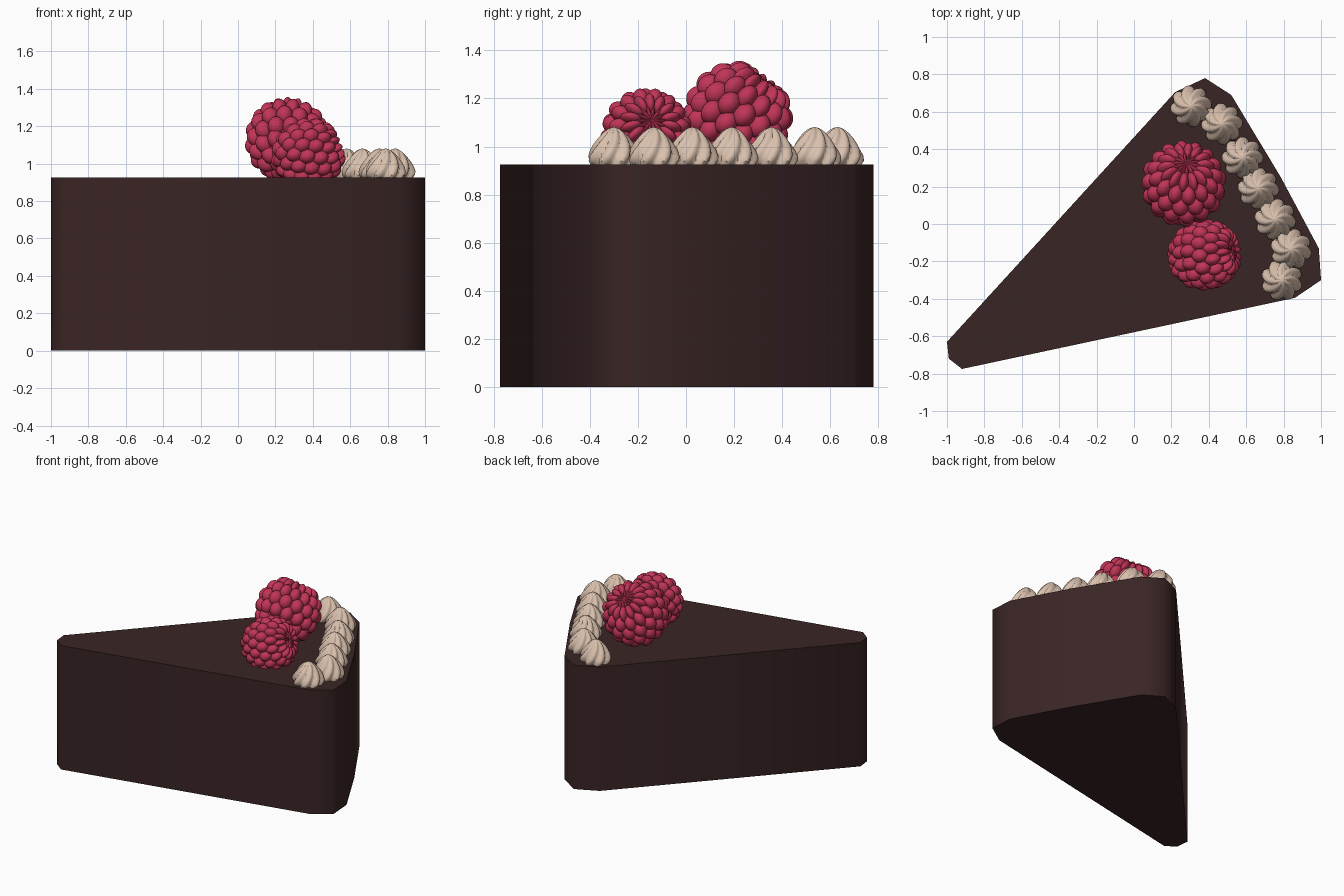
import bpy, bmesh, math
from mathutils import Vector, Matrix

if "Cube" in bpy.data.objects:
    bpy.data.objects.remove(bpy.data.objects["Cube"])

TOP = 0.925


def material(name, rgb):
    m = bpy.data.materials.new(name)
    m.diffuse_color = (*rgb, 1)
    m.use_nodes = True
    m.node_tree.nodes["Principled BSDF"].inputs["Base Color"].default_value = m.diffuse_color
    return m


CHOCOLATE = material("dark chocolate", (0.042, 0.018, 0.018))
CREAM = material("pale cream", (0.70, 0.53, 0.42))
BERRY = material("raspberry red", (0.53, 0.035, 0.095))


def finish(bm, name, mat, angle):
    bmesh.ops.recalc_face_normals(bm, faces=bm.faces)
    mesh = bpy.data.meshes.new(name)
    bm.to_mesh(mesh)
    bm.free()
    mesh.materials.append(mat)
    ob = bpy.data.objects.new(name, mesh)
    bpy.context.collection.objects.link(ob)
    bpy.ops.object.select_all(action='DESELECT')
    ob.select_set(True)
    bpy.context.view_layer.objects.active = ob
    bpy.ops.object.shade_smooth_by_angle(angle=math.radians(angle))
    return ob


# cake slice: rounded wedge outline pulled upward
outline = [(-1, -0.63), (-0.99, -0.72), (-0.92, -0.775), (0.86, -0.395), (1, -0.3),
           (0.988, -0.13), (0.785, 0.25), (0.52, 0.69), (0.38, 0.78), (0.22, 0.705)]
bm = bmesh.new()
base = bm.faces.new([bm.verts.new((x, y, 0)) for x, y in outline])
ext = bmesh.ops.extrude_face_region(bm, geom=[base], use_keep_orig=True)
bmesh.ops.translate(bm, vec=(0, 0, TOP),
                    verts=[v for v in ext["geom"] if isinstance(v, bmesh.types.BMVert)])
finish(bm, "cake_slice", CHOCOLATE, 60)


# piped cream: twisted star-shaped rings up a bell profile
def dollop(name, x, y, turn):
    profile = [(0.088, -0.005), (0.1, 0.015), (0.1, 0.035), (0.091, 0.06), (0.077, 0.085),
               (0.06, 0.11), (0.042, 0.132), (0.025, 0.147), (0.01, 0.154)]
    lobes, n = 8, 64
    bm = bmesh.new()
    rings = []
    for r, z in profile:
        ring = []
        for k in range(n):
            a = math.tau * k / n
            wave = abs(math.cos(lobes / 2 * (a - turn - 6 * z)))
            rr = r * (0.82 + 0.29 * wave)
            ring.append(bm.verts.new((x + rr * math.cos(a), y + rr * math.sin(a), TOP + z)))
        rings.append(ring)
    for lo, hi in zip(rings, rings[1:]):
        for k in range(n):
            j = (k + 1) % n
            bm.faces.new((lo[k], lo[j], hi[j], hi[k]))
    tip = bm.verts.new((x, y, TOP + 0.156))
    for k in range(n):
        bm.faces.new((rings[-1][k], rings[-1][(k + 1) % n], tip))
    bm.faces.new(rings[0][::-1])
    finish(bm, name, CREAM, 50)


spots = [(0.305, 0.63), (0.47, 0.535), (0.58, 0.355), (0.665, 0.19),
         (0.755, 0.025), (0.84, -0.135), (0.79, -0.3)]
for i, (x, y) in enumerate(spots):
    dollop(f"cream_dollop_{i + 1}", x, y, i * 0.7)


# raspberry: staggered rings of beads around a core, hollow at the +axis end
def raspberry(name, center, axis, radius, length):
    place = Matrix.Translation(center) @ Vector(axis).to_track_quat('Z', 'Y').to_matrix().to_4x4()
    bm = bmesh.new()
    bmesh.ops.create_uvsphere(bm, u_segments=24, v_segments=16, radius=radius * 0.8,
                              matrix=place @ Matrix.Translation((0, 0, -radius * 0.1)))
    bead = radius * 0.235
    # polar angle from the hollow, bead count, distance factor
    rows = [(17, 14, 0.79), (36, 14, 0.97), (58, 14, 1), (80, 14, 1), (102, 14, 1),
            (124, 12, 1), (146, 8, 1), (166, 4, 1)]
    for i, (deg, count, dist) in enumerate(rows):
        t = math.radians(deg)
        d = (radius - bead) * dist
        wide = min(bead * 1.02, math.pi * d * math.sin(t) / count * 1.18)
        for k in range(count):
            a = math.tau * (k + 0.5 * (i % 2)) / count
            pos = Vector((d * math.sin(t) * math.cos(a), d * math.sin(t) * math.sin(a),
                          d * math.cos(t) * length))
            m = (place @ Matrix.Translation(pos) @ Matrix.Rotation(a, 4, 'Z')
                 @ Matrix.Rotation(t, 4, 'Y') @ Matrix.Diagonal((bead, wide, bead, 1)))
            bmesh.ops.create_icosphere(bm, subdivisions=3, radius=1, matrix=m)
    finish(bm, name, BERRY, 60)


raspberry("large_raspberry", (0.265, 0.215, 1.128), (0.08, 0.6, 0.8), 0.23, 1.04)
raspberry("small_raspberry", (0.38, -0.165, 1.052), (0.9, 0.14, 0.36), 0.192, 1.1)
